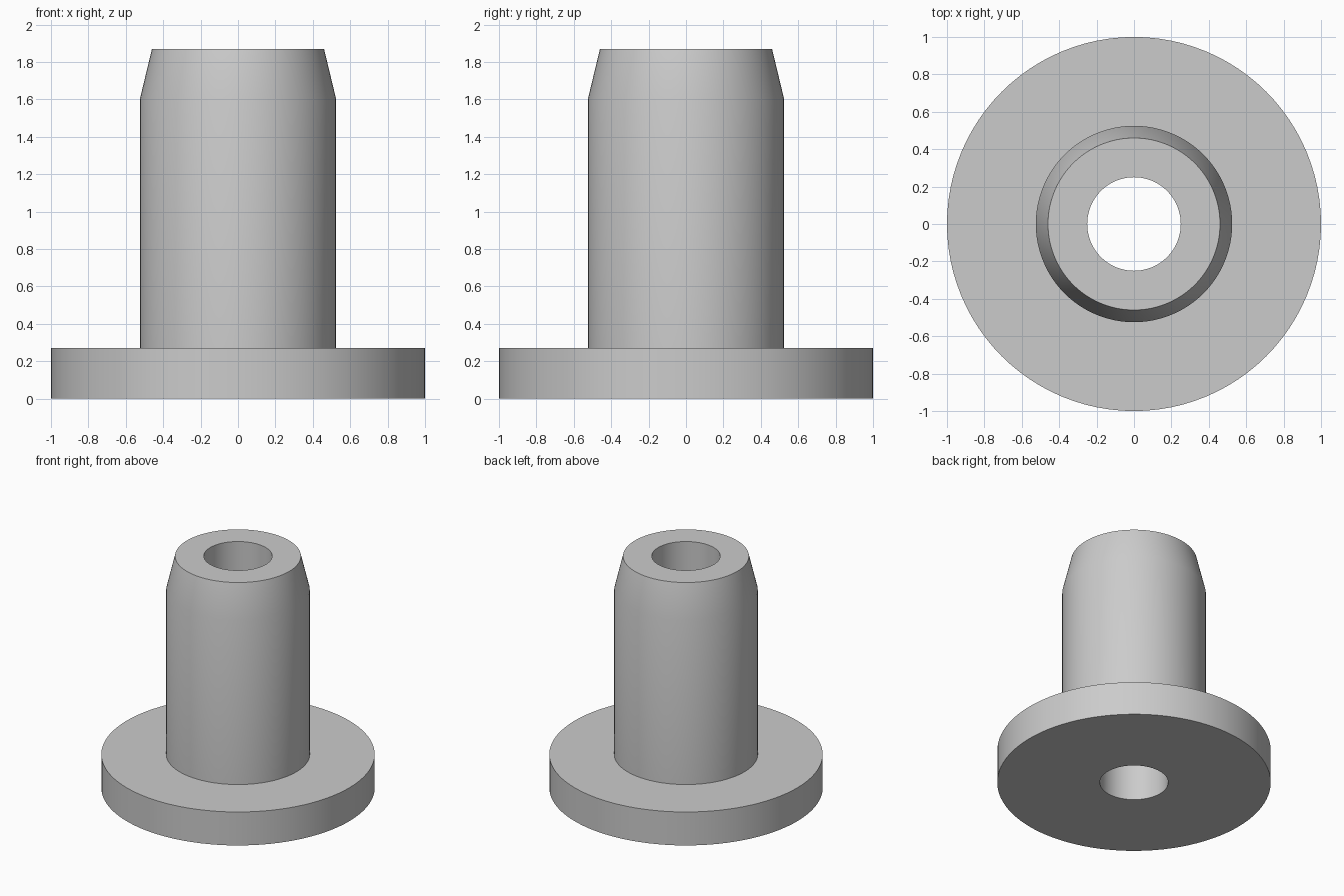
import bpy
import bmesh
import math

default = bpy.data.objects.get("Cube")
if default:
    bpy.data.objects.remove(default, do_unlink=True)

SEGMENTS = 96

# Single grey material
grey = bpy.data.materials.new("plain_grey")
grey.use_nodes = True
colour = (0.6, 0.6, 0.6, 1)
grey.diffuse_color = colour
grey.node_tree.nodes["Principled BSDF"].inputs["Base Color"].default_value = colour


def lathe(name, profile):
    """Revolve a closed (radius, height) profile around the z axis."""
    bm = bmesh.new()
    verts = [bm.verts.new((r, 0, z)) for r, z in profile]
    edges = [bm.edges.new((v, verts[i - 1])) for i, v in enumerate(verts)]
    bmesh.ops.spin(bm, geom=verts + edges, cent=(0, 0, 0), axis=(0, 0, 1),
                   angle=math.tau, steps=SEGMENTS, use_merge=True)
    bmesh.ops.remove_doubles(bm, verts=bm.verts[:], dist=0.0001)
    bmesh.ops.recalc_face_normals(bm, faces=bm.faces[:])
    mesh = bpy.data.meshes.new(name)
    bm.to_mesh(mesh)
    bm.free()
    mesh.materials.append(grey)
    obj = bpy.data.objects.new(name, mesh)
    bpy.context.collection.objects.link(obj)
    bpy.ops.object.select_all(action='DESELECT')
    obj.select_set(True)
    bpy.context.view_layer.objects.active = obj
    bpy.ops.object.shade_smooth_by_angle(angle=math.radians(30))
    return obj


# Flanged bushing: bore, base flange, straight sleeve and tapered tip
bore, sleeve, tip, flange = 0.25, 0.525, 0.46, 1.0
flange_top, taper_start, height = 0.27, 1.6, 1.87
lathe("flanged_bushing", [
    (bore, 0), (flange, 0), (flange, flange_top), (sleeve, flange_top),
    (sleeve, taper_start), (tip, height), (bore, height),
])
